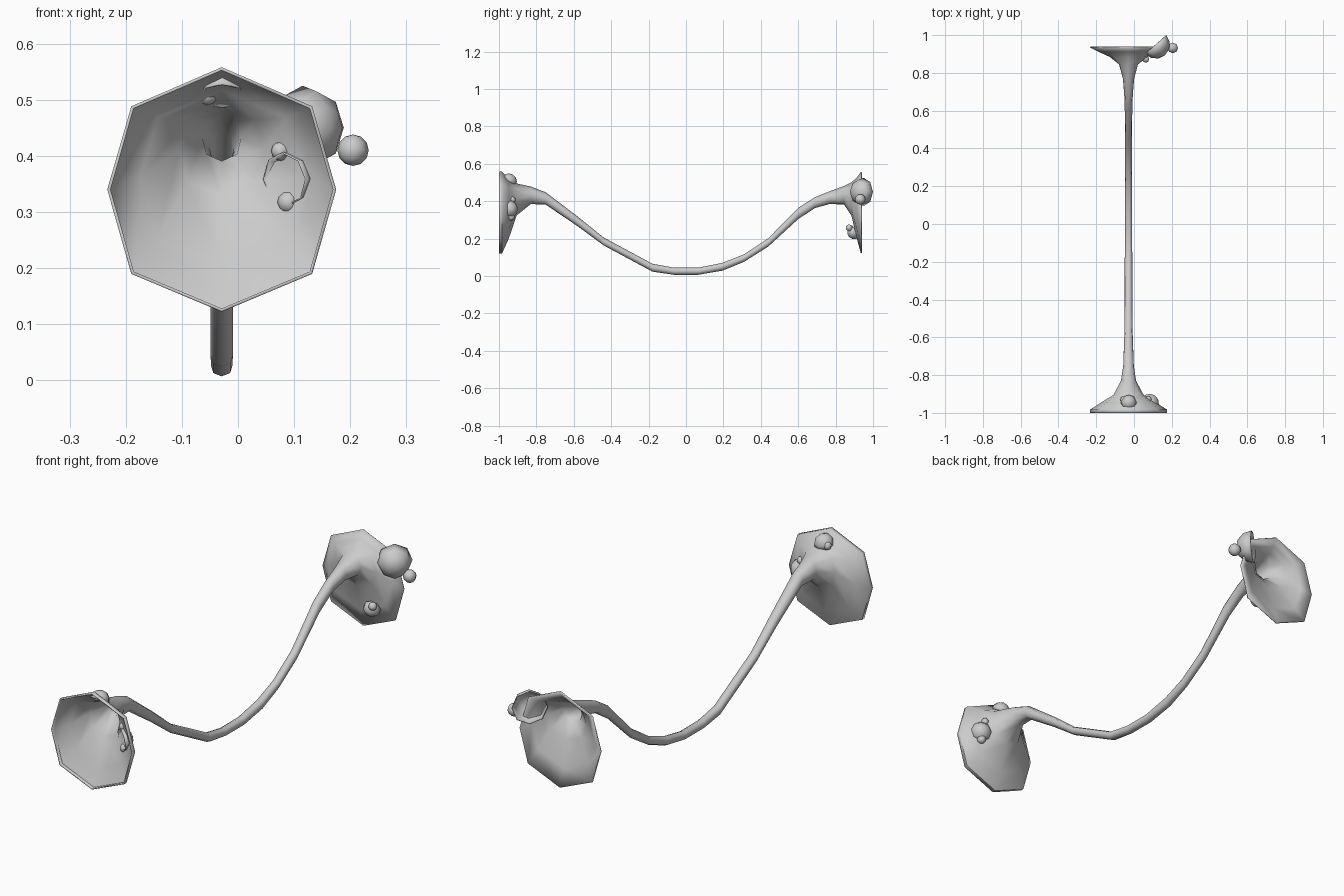
import bpy, bmesh
from mathutils import Vector, Matrix

cube = bpy.data.objects.get("Cube")
if cube:
    bpy.data.objects.remove(cube, do_unlink=True)

grey = bpy.data.materials.new("plain_grey")
grey.use_nodes = True
grey.diffuse_color = (0.6, 0.6, 0.6, 1)
grey.node_tree.nodes["Principled BSDF"].inputs["Base Color"].default_value = (0.6, 0.6, 0.6, 1)


def finish(bm, name, thickness=0):
    """Turn a bmesh into a smooth grey object, optionally with a wall thickness."""
    bmesh.ops.recalc_face_normals(bm, faces=bm.faces)
    mesh = bpy.data.meshes.new(name)
    bm.to_mesh(mesh)
    bm.free()
    mesh.materials.append(grey)
    obj = bpy.data.objects.new(name, mesh)
    bpy.context.collection.objects.link(obj)
    bpy.ops.object.select_all(action='DESELECT')
    obj.select_set(True)
    bpy.context.view_layer.objects.active = obj
    bpy.ops.object.shade_smooth_by_angle(angle=1.0)
    if thickness:
        wall = obj.modifiers.new("wall", 'SOLIDIFY')
        wall.thickness = thickness
        wall.offset = -1
    return obj


# Sagging hollow tube with a trumpet at each end: y, centre z, half width, half height
SECTIONS = [
    (-1.0, .34, .204, .218), (-.983, .34, .204, .218), (-.947, .362, .148, .16),
    (-.905, .41, .08, .085), (-.83, .432, .04, .047), (-.75, .415, .028, .033),
    (-.58, .293, .022, .026), (-.44, .185, .02, .021), (-.18, .045, .02, .021),
    (-.065, .026, .019, .019), (.065, .026, .019, .019), (.195, .05, .019, .021),
    (.31, .096, .018, .02), (.44, .18, .018, .022), (.6, .335, .02, .03),
    (.69, .393, .023, .029), (.77, .42, .03, .034), (.845, .432, .05, .05),
    (.885, .412, .1, .09), (.912, .365, .16, .16), (.935, .34, .204, .218),
]
OCTAGON = [(0, 1), (.79, .68), (1, 0), (.79, -.69),
           (0, -1), (-.79, -.69), (-1, 0), (-.79, .68)]

bm = bmesh.new()
rings = [[bm.verts.new((-.029 + rx * u, y, zc + rz * v)) for u, v in OCTAGON]
         for y, zc, rx, rz in SECTIONS]
for a, b in zip(rings, rings[1:]):
    for i in range(8):
        j = (i + 1) % 8
        bm.faces.new((a[i], a[j], b[j], b[i]))
# Make sure the wall normals point away from the tube
finish(bm, "trumpet_tube", 0.006)


def blister(name, centre, radius, axis):
    """Hollow dome, open towards the inside of the trumpet."""
    bm = bmesh.new()
    bmesh.ops.create_uvsphere(bm, u_segments=8, v_segments=6, radius=radius)
    low = [v for v in bm.verts if v.co.z < -radius * .1]
    bmesh.ops.delete(bm, geom=low, context='VERTS')
    turn = Vector(axis).to_track_quat('Z', 'Y').to_matrix().to_4x4()
    bm.transform(Matrix.Translation(centre) @ turn)
    finish(bm, name, 0.003)


def bud(name, centre, radius):
    """Small closed ball beside a blister."""
    bm = bmesh.new()
    bmesh.ops.create_uvsphere(bm, u_segments=8, v_segments=6, radius=radius,
                              matrix=Matrix.Translation(centre))
    finish(bm, name)


# Blisters on the back trumpet
blister("back_large_blister", (.115, .95, .45), .075, (.66, -.75, 0))
bud("back_large_bud", (.205, .932, .41), .028)
blister("back_low_blister", (.04, .9, .235), .038, (.2, -.9, -.3))
bud("back_low_bud", (.062, .872, .258), .018)

# Blisters on the front trumpet
blister("front_top_blister", (-.028, -.947, .506), .04, (0, .5, .85))
bud("front_top_bud", (-.055, -.93, .508), .018)
blister("front_side_blister", (.083, -.948, .358), .046, (.6, .78, .1))
bud("front_side_upper_bud", (.076, -.928, .408), .017)
bud("front_side_lower_bud", (.09, -.935, .317), .02)
